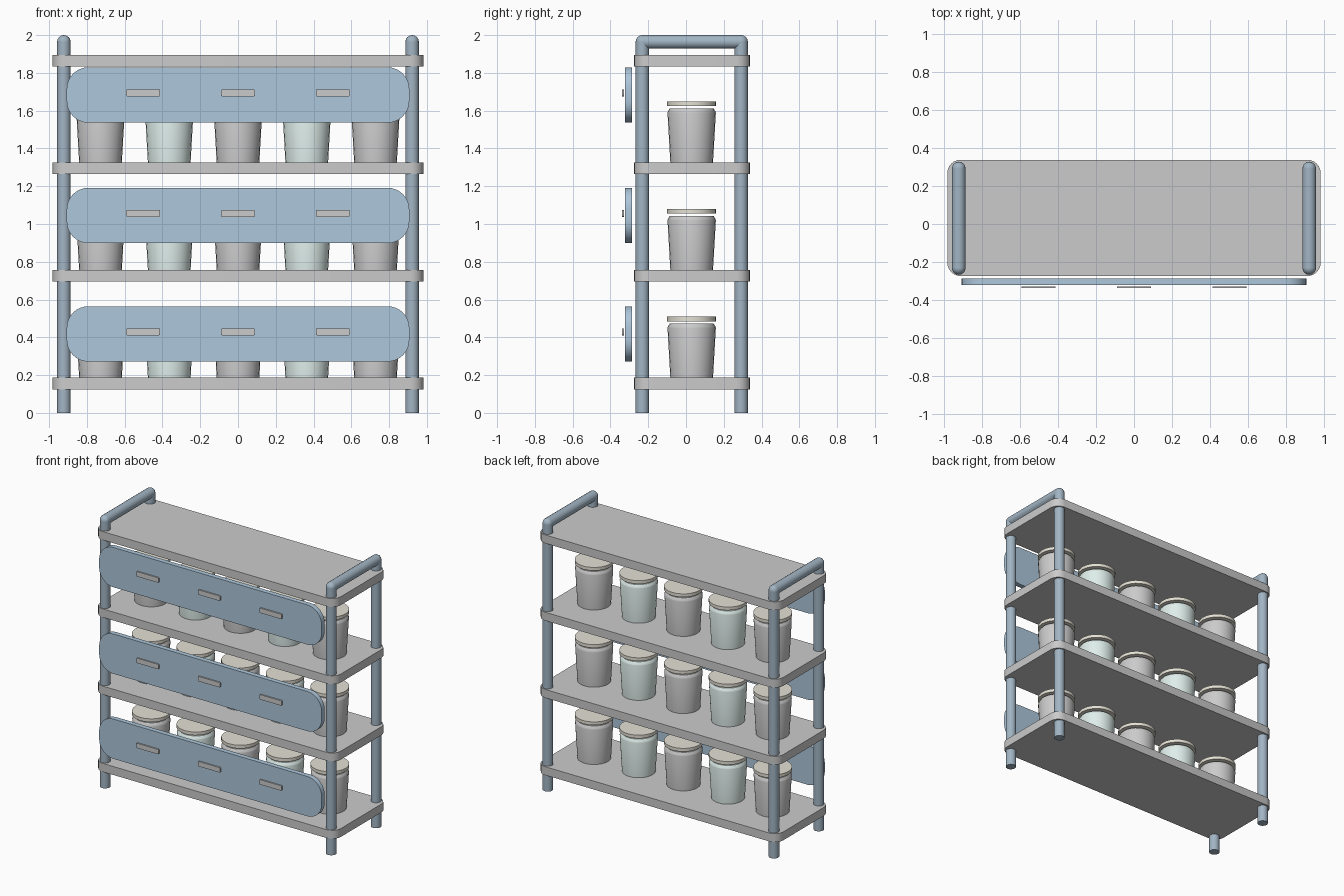
import bpy, bmesh, math
from mathutils import Matrix, Vector

if "Cube" in bpy.data.objects:
    bpy.data.objects.remove(bpy.data.objects["Cube"])


def material(name, rgb):
    m = bpy.data.materials.new(name)
    m.diffuse_color = (*rgb, 1)
    m.use_nodes = True
    m.node_tree.nodes["Principled BSDF"].inputs["Base Color"].default_value = m.diffuse_color
    return m


FRAME = material("slate_metal", (0.36, 0.46, 0.55))
PANEL = material("blue_panel", (0.42, 0.57, 0.71))
MINT = material("mint_glaze", (0.74, 0.86, 0.83))
LID = material("cream_lid", (0.78, 0.75, 0.66))


def finish(bm, name, mat=None, loc=(0, 0, 0), smooth=True):
    bmesh.ops.recalc_face_normals(bm, faces=bm.faces)
    me = bpy.data.meshes.new(name)
    bm.to_mesh(me)
    bm.free()
    ob = bpy.data.objects.new(name, me)
    bpy.context.collection.objects.link(ob)
    ob.location = loc
    if mat:
        me.materials.append(mat)
    if smooth:
        bpy.context.view_layer.objects.active = ob
        ob.select_set(True)
        bpy.ops.object.shade_smooth_by_angle(angle=math.radians(30))
        ob.select_set(False)
    return ob


def plate(name, w, h, depth, radius, loc, mat=None, upright=False, steps=6):
    """Rounded rectangle slab, centred; upright turns it to face the front."""
    bm = bmesh.new()
    verts = []
    for k, (sx, sy) in enumerate([(1, 1), (-1, 1), (-1, -1), (1, -1)]):
        for i in range(steps + 1):
            a = math.pi / 2 * (k + i / steps)
            verts.append(bm.verts.new((sx * (w / 2 - radius) + radius * math.cos(a),
                                       sy * (h / 2 - radius) + radius * math.sin(a),
                                       -depth / 2)))
    face = bm.faces.new(verts)
    ext = bmesh.ops.extrude_face_region(bm, geom=[face], use_keep_orig=True)
    top = [g for g in ext["geom"] if isinstance(g, bmesh.types.BMVert)]
    bmesh.ops.translate(bm, verts=top, vec=(0, 0, depth))
    if upright:
        bm.transform(Matrix.Rotation(math.pi / 2, 4, "X"))
    return finish(bm, name, mat, loc)


def lathe(name, profile, sides, loc, mat=None):
    """Revolve (radius, z) points around z; closed at both ends."""
    bm = bmesh.new()
    rings = [[bm.verts.new((r * math.cos(2 * math.pi * i / sides),
                            r * math.sin(2 * math.pi * i / sides), z))
              for i in range(sides)] for r, z in profile]
    for lo, hi in zip(rings, rings[1:]):
        for i in range(sides):
            j = (i + 1) % sides
            bm.faces.new((lo[i], lo[j], hi[j], hi[i]))
    bm.faces.new(rings[0])
    bm.faces.new(rings[-1])
    return finish(bm, name, mat, loc)


def tube(bm, a, b, r, sides=16):
    a, b = Vector(a), Vector(b)
    rot = (b - a).to_track_quat("Z", "Y").to_matrix().to_4x4()
    bmesh.ops.create_cone(bm, cap_ends=True, segments=sides, radius1=r, radius2=r,
                          depth=(b - a).length,
                          matrix=Matrix.Translation((a + b) / 2) @ rot)


# End frames: two posts joined by a top rail with rounded joints
R, RAIL_Z, FRONT_Y, BACK_Y = 0.036, 1.964, -0.231, 0.292
for side, sx in (("left", -1), ("right", 1)):
    x = sx * 0.922
    bm = bmesh.new()
    for y in (FRONT_Y, BACK_Y):
        tube(bm, (x, y, 0), (x, y, RAIL_Z), R)
        bmesh.ops.create_uvsphere(bm, u_segments=16, v_segments=8, radius=R,
                                  matrix=Matrix.Translation((x, y, RAIL_Z)))
    tube(bm, (x, FRONT_Y, RAIL_Z), (x, BACK_Y, RAIL_Z), R)
    finish(bm, side + "_end_frame", FRAME)

# Shelves
SHELF_Y, THICK = 0.032, 0.062
shelf_tops = [0.187, 0.757, 1.326, 1.896]
for n, z in enumerate(shelf_tops):
    plate(f"shelf_{n + 1}", 1.964, 0.612, THICK, 0.07, (0, SHELF_Y, z - THICK / 2))

# Front panels, each with three small pulls
for n, z in enumerate([0.418, 1.045, 1.683]):
    plate(f"front_panel_{n + 1}", 1.814, 0.293, 0.036, 0.115,
          (0, -0.304, z), PANEL, upright=True, steps=8)
    for k in (-1, 0, 1):
        plate(f"panel_pull_{n + 1}_{k + 2}", 0.18, 0.036, 0.010, 0.005,
              (k * 0.502, -0.333, z + 0.011), upright=True, steps=2)

# Jars with lids, alternating grey and mint
JAR = [(0.113, 0), (0.128, 0.262), (0.126, 0.27), (0.116, 0.286)]
CAP = [(0.13, 0.298), (0.13, 0.322)]
for n, z in enumerate(shelf_tops[:3]):
    for k in range(5):
        at = ((k - 2) * 0.364, 0.03, z)
        lathe(f"jar_{n + 1}_{k + 1}", JAR, 24, at, MINT if k % 2 else None)
        lathe(f"jar_lid_{n + 1}_{k + 1}", CAP, 24, at, LID)
